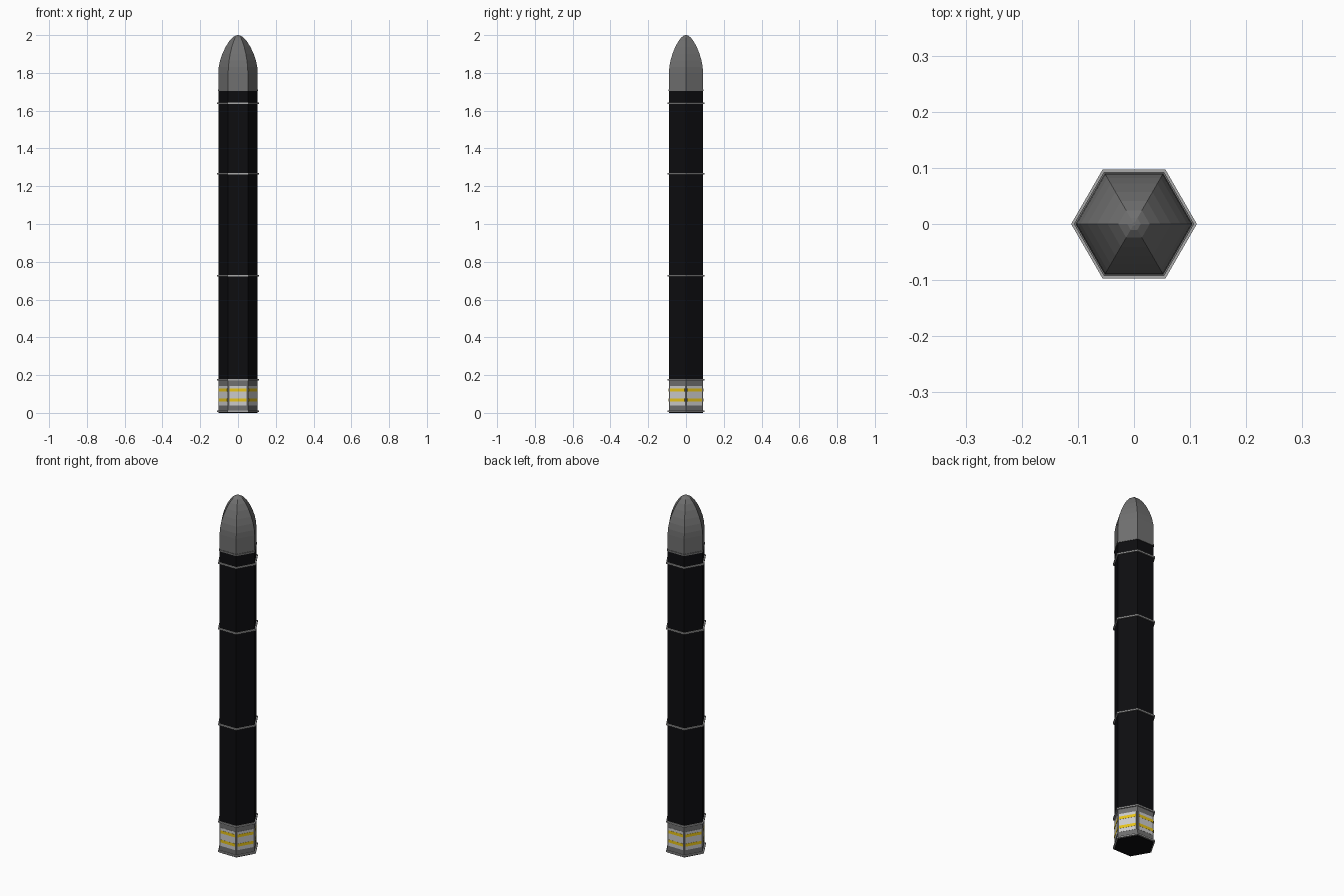
import bpy, bmesh, math
from mathutils import Matrix

if "Cube" in bpy.data.objects:
    bpy.data.objects.remove(bpy.data.objects["Cube"])

R = 0.104  # corner radius of the six-sided hull


def material(name, rgb):
    m = bpy.data.materials.new(name)
    m.diffuse_color = (*rgb, 1)
    m.use_nodes = True
    m.node_tree.nodes["Principled BSDF"].inputs["Base Color"].default_value = m.diffuse_color
    return m


BLACK = material("black", (0.004, 0.004, 0.005))
DARK = material("dark_grey", (0.16, 0.16, 0.16))
STEEL = material("steel", (0.4, 0.4, 0.4))
WHITE = material("white", (0.75, 0.75, 0.75))
YELLOW = material("yellow", (0.8, 0.55, 0.01))


def finish(name, bm, mat):
    bmesh.ops.recalc_face_normals(bm, faces=bm.faces)
    me = bpy.data.meshes.new(name)
    bm.to_mesh(me)
    bm.free()
    me.materials.append(mat)
    ob = bpy.data.objects.new(name, me)
    bpy.context.collection.objects.link(ob)
    return ob


def hex_lathe(name, profile, mat, closed=False):
    """Sweep an (r, z) profile around six sides; corners on the x axis."""
    bm = bmesh.new()
    rings = [[bm.verts.new((r * math.cos(k * math.pi / 3), r * math.sin(k * math.pi / 3), z))
              for k in range(6)] for r, z in profile]
    pairs = list(zip(rings, rings[1:]))
    if closed:
        pairs.append((rings[-1], rings[0]))
    else:
        bm.faces.new(rings[0])
        bm.faces.new(rings[-1])
    for a, b in pairs:
        for k in range(6):
            j = (k + 1) % 6
            bm.faces.new((a[k], a[j], b[j], b[k]))
    return finish(name, bm, mat)


def face_plates(name, z0, z1, width, proud, mat):
    """One thin plate on each of the six flat sides."""
    bm = bmesh.new()
    apothem = R * math.cos(math.pi / 6)
    for k in range(6):
        mtx = (Matrix.Rotation(math.pi / 6 + k * math.pi / 3, 4, 'Z')
               @ Matrix.Translation((apothem, 0, (z0 + z1) / 2))
               @ Matrix.Diagonal((2 * proud, width, z1 - z0, 1)))
        bmesh.ops.create_cube(bm, size=1, matrix=mtx)
    return finish(name, bm, mat)


# Main tube
hex_lathe("main_tube", [(R, 0.175), (R, 1.706)], BLACK)

# Nose cone with a small lip at its base
hex_lathe("nose_cone", [(R, 1.706), (R, 1.80), (0.102, 1.83), (0.095, 1.865),
                        (0.083, 1.90), (0.066, 1.937), (0.047, 1.967),
                        (0.028, 1.988), (0.012, 1.998), (0.003, 2.0)], DARK)
hex_lathe("nose_lip", [(R - 0.004, 1.704), (0.107, 1.704), (0.107, 1.713),
                       (R - 0.004, 1.713)], DARK, closed=True)

# Tail section and its black base plate
hex_lathe("tail_section", [(R, 0.004), (R, 0.175)], DARK)
hex_lathe("base_plate", [(R, 0.0), (R, 0.004)], BLACK)

# Striped panels between the tail corners
face_plates("tail_panels", 0.04, 0.143, 0.09, 0.001, WHITE)
for i, z in enumerate((0.068, 0.12)):
    face_plates(f"tail_stripe_{i + 1}", z - 0.008, z + 0.008, 0.09, 0.0018, YELLOW)

# Clamp bands around the hull
for i, z in enumerate((0.009, 0.175, 0.726, 1.267, 1.638)):
    hex_lathe(f"clamp_band_{i + 1}",
              [(R - 0.003, z - 0.004), (0.112, z - 0.004),
               (0.112, z + 0.004), (R - 0.003, z + 0.004)], STEEL, closed=True)
